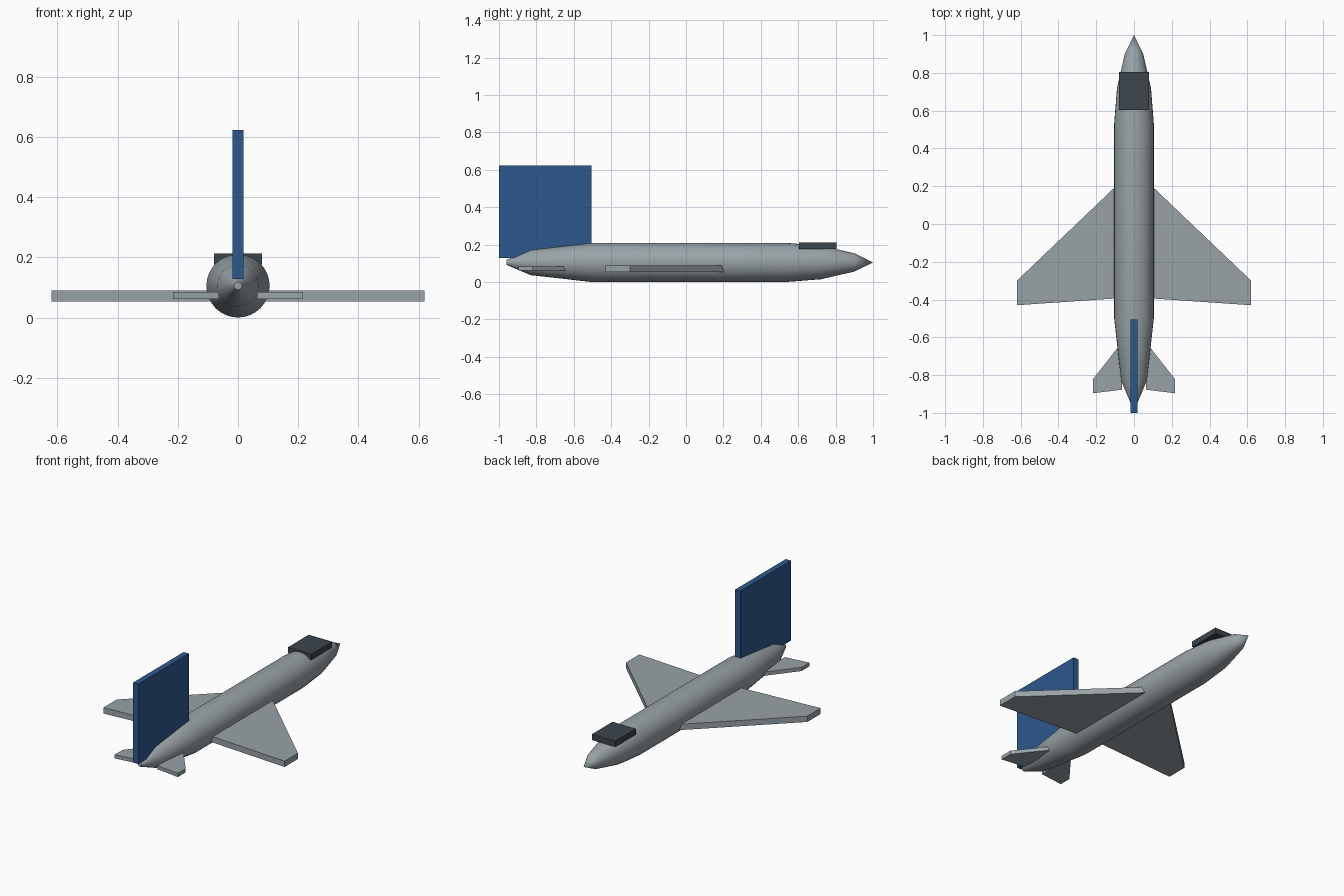
import bpy, bmesh, math
from mathutils import Vector

if "Cube" in bpy.data.objects:
    bpy.data.objects.remove(bpy.data.objects["Cube"])


def material(name, rgb):
    m = bpy.data.materials.new(name)
    m.diffuse_color = (*rgb, 1)
    m.use_nodes = True
    m.node_tree.nodes["Principled BSDF"].inputs["Base Color"].default_value = m.diffuse_color
    return m


GREY = material("light grey", (0.32, 0.365, 0.39))
BLUE = material("blue", (0.026, 0.098, 0.27))
DARK = material("dark slate", (0.045, 0.061, 0.076))


def finish(name, bm, mat):
    bmesh.ops.recalc_face_normals(bm, faces=bm.faces)
    me = bpy.data.meshes.new(name)
    bm.to_mesh(me)
    bm.free()
    me.materials.append(mat)
    ob = bpy.data.objects.new(name, me)
    bpy.context.collection.objects.link(ob)
    return ob


def box(name, lo, hi, mat):
    bm = bmesh.new()
    bmesh.ops.create_cube(bm, size=1)
    for v in bm.verts:
        v.co = [(a + b) / 2 + c * (b - a) for a, b, c in zip(lo, hi, v.co)]
    return finish(name, bm, mat)


def plate_pair(name, outline, z0, z1, mat):
    """Flat plan-view outline extruded up and mirrored across x."""
    bm = bmesh.new()
    face = bm.faces.new([bm.verts.new((x, y, z0)) for x, y in outline])
    top = bmesh.ops.extrude_face_region(bm, geom=[face], use_keep_orig=True)
    for v in top["geom"]:
        if isinstance(v, bmesh.types.BMVert):
            v.co.z = z1
    ob = finish(name, bm, mat)
    ob.modifiers.new("mirror", 'MIRROR')
    return ob


# Fuselage: profile (y, radius) spun about the long axis
CZ = 0.105
profile = [(-0.96, 0.0), (-0.96, 0.013), (-0.83, 0.068), (-0.50, 0.105),
           (0.53, 0.105), (0.72, 0.09), (0.90, 0.049), (1.0, 0.0)]
bm = bmesh.new()
verts = [bm.verts.new((r, y, CZ)) for y, r in profile]
edges = [bm.edges.new(p) for p in zip(verts, verts[1:])]
bmesh.ops.spin(bm, geom=verts + edges, cent=(0, 0, CZ), axis=(0, 1, 0),
               angle=math.tau, steps=32)
bmesh.ops.remove_doubles(bm, verts=bm.verts, dist=1e-4)
fuselage = finish("fuselage", bm, GREY)
bpy.context.view_layer.objects.active = fuselage
fuselage.select_set(True)
bpy.ops.object.shade_smooth_by_angle(angle=math.radians(30))

# Swept wings and tailplanes
plate_pair("wings", [(0.08, 0.215), (0.62, -0.30), (0.62, -0.43), (0.08, -0.393)],
           0.053, 0.089, GREY)
plate_pair("tailplanes", [(0.063, -0.625), (0.216, -0.82), (0.216, -0.896), (0.063, -0.877)],
           0.061, 0.084, GREY)

# Upright fin and cockpit canopy
box("tail_fin", (-0.018, -1.0, 0.128), (0.018, -0.505, 0.622), BLUE)
box("canopy", (-0.08, 0.603, 0.176), (0.08, 0.805, 0.212), DARK)
